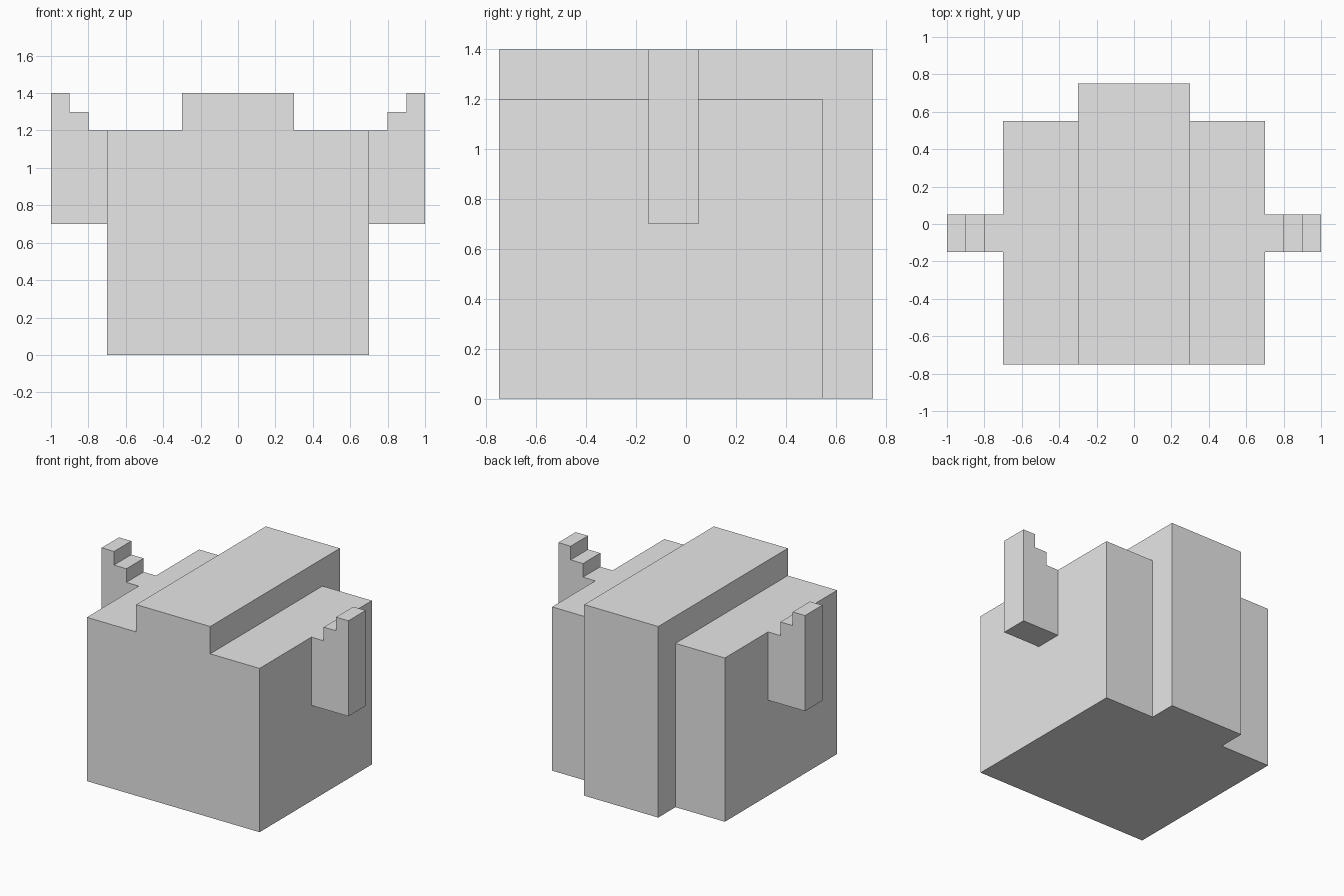
import bpy
import bmesh

cube = bpy.data.objects.get("Cube")
if cube:
    bpy.data.objects.remove(cube, do_unlink=True)

grey = bpy.data.materials.new("light_grey")
grey.use_nodes = True
grey.diffuse_color = (0.8, 0.8, 0.8, 1)
grey.node_tree.nodes["Principled BSDF"].inputs["Base Color"].default_value = (0.8, 0.8, 0.8, 1)


def add_outline(bm, points, y):
    """Make one upright face from (x, z) points, sharing existing corners."""
    face = bm.faces.new([bm.verts.new((x, y, z)) for x, z in points])
    bmesh.ops.remove_doubles(bm, verts=bm.verts, dist=0.0001)
    return face


def push_back(bm, faces, depth):
    """Extrude faces towards the back."""
    result = bmesh.ops.extrude_face_region(bm, geom=faces)["geom"]
    moved = [g for g in result if isinstance(g, bmesh.types.BMVert)]
    bmesh.ops.translate(bm, verts=moved, vec=(0, depth, 0))
    return [g for g in result if isinstance(g, bmesh.types.BMFace)]


def finish(bm, name):
    bmesh.ops.dissolve_limit(bm, angle_limit=0.01, verts=bm.verts, edges=bm.edges)
    bmesh.ops.recalc_face_normals(bm, faces=bm.faces)
    mesh = bpy.data.meshes.new(name)
    bm.to_mesh(mesh)
    bm.free()
    mesh.materials.append(grey)
    obj = bpy.data.objects.new(name, mesh)
    bpy.context.collection.objects.link(obj)


# Body: two shoulders beside a taller spine that runs on past the back
bm = bmesh.new()
add_outline(bm, [(-0.7, 0), (-0.3, 0), (-0.3, 1.2), (-0.7, 1.2)], -0.75)
add_outline(bm, [(-0.3, 0), (0.3, 0), (0.3, 1.2), (0.3, 1.4), (-0.3, 1.4), (-0.3, 1.2)], -0.75)
add_outline(bm, [(0.3, 0), (0.7, 0), (0.7, 1.2), (0.3, 1.2)], -0.75)
back = push_back(bm, list(bm.faces), 1.3)
spine = [f for f in back if abs(f.calc_center_median().x) < 0.1]
push_back(bm, spine, 0.2)
finish(bm, "body")

# Stepped arms on both sides
ARM = [(0.7, 0.7), (1, 0.7), (1, 1.4), (0.9, 1.4),
       (0.9, 1.3), (0.8, 1.3), (0.8, 1.2), (0.7, 1.2)]
for name, side in (("left_arm", 1), ("right_arm", -1)):
    bm = bmesh.new()
    add_outline(bm, [(side * x, z) for x, z in ARM], -0.15)
    push_back(bm, list(bm.faces), 0.2)
    finish(bm, name)
